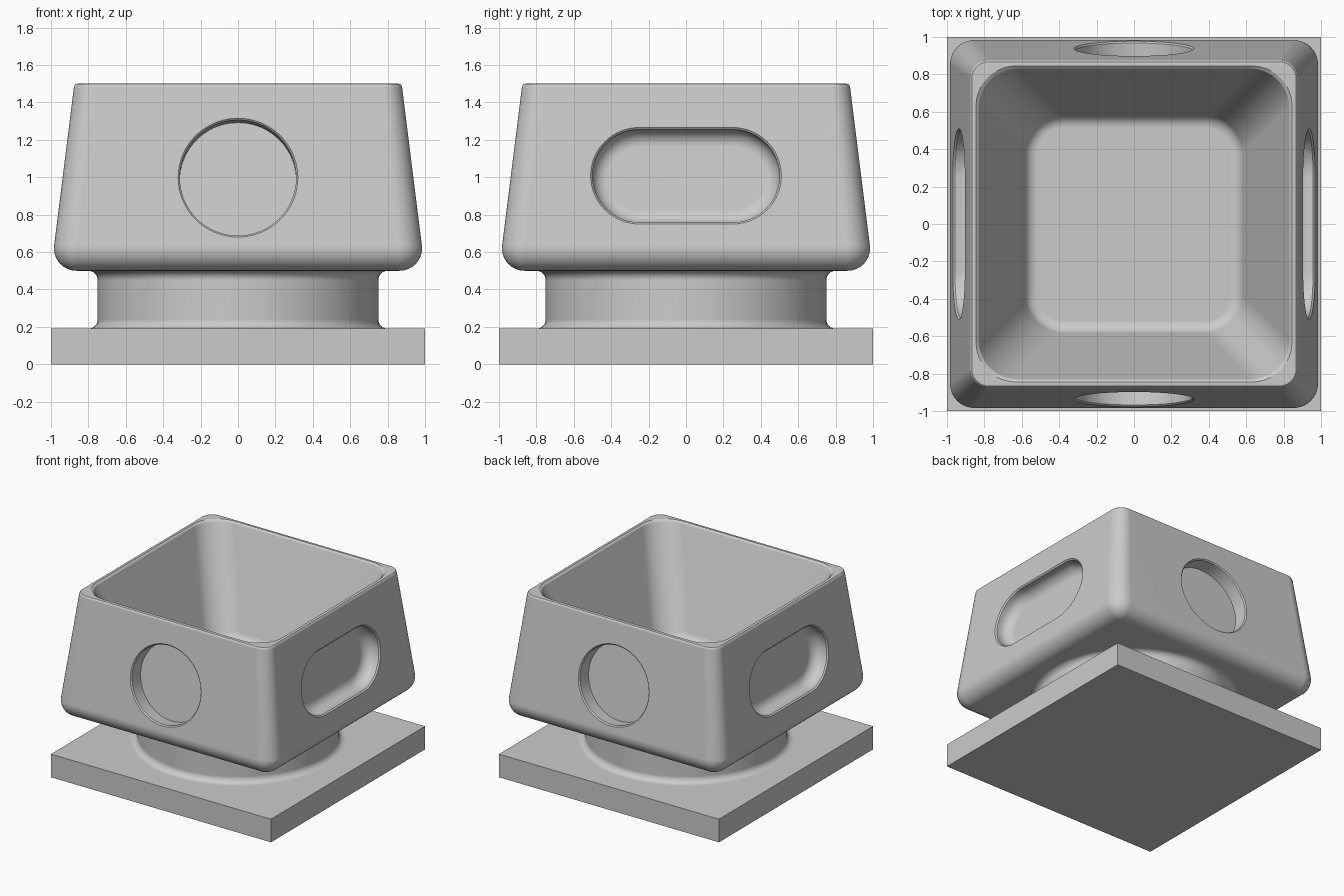
import bpy
import bmesh
from math import atan2, cos, sin, tan, pi, radians
from mathutils import Matrix

default = bpy.data.objects.get("Cube")
if default:
    bpy.data.objects.remove(default, do_unlink=True)

grey = bpy.data.materials.new("plain_grey")
grey.use_nodes = True
colour = (0.6, 0.6, 0.6, 1)
grey.diffuse_color = colour
grey.node_tree.nodes["Principled BSDF"].inputs["Base Color"].default_value = colour


def rounded_ring(half_x, half_y, radius, segments):
    """Outline of a rounded rectangle, counter-clockwise."""
    points = []
    for quarter, (sx, sy) in enumerate([(1, 1), (-1, 1), (-1, -1), (1, -1)]):
        for i in range(segments + 1):
            t = (quarter + i / segments) * pi / 2
            points.append((sx * (half_x - radius) + radius * cos(t),
                           sy * (half_y - radius) + radius * sin(t)))
    return points


def loft(name, sections, segments=10):
    """Closed solid through sections of (half_x, half_y, corner radius, z)."""
    bm = bmesh.new()
    rings = [[bm.verts.new((x, y, z)) for x, y in rounded_ring(hx, hy, r, segments)]
             for hx, hy, r, z in sections]
    count = len(rings[0])
    for low, high in zip(rings, rings[1:]):
        for i in range(count):
            j = (i + 1) % count
            bm.faces.new((low[i], low[j], high[j], high[i]))
    bm.faces.new(rings[0][::-1])
    bm.faces.new(rings[-1])
    bmesh.ops.remove_doubles(bm, verts=bm.verts[:], dist=1e-5)
    bmesh.ops.recalc_face_normals(bm, faces=bm.faces[:])
    mesh = bpy.data.meshes.new(name)
    bm.to_mesh(mesh)
    bm.free()
    mesh.materials.append(grey)
    obj = bpy.data.objects.new(name, mesh)
    bpy.context.collection.objects.link(obj)
    return obj


def arc(cx, cz, radius, start, end, steps=8):
    """Profile points along an arc, angles in radians."""
    angles = [start + (end - start) * i / steps for i in range(steps + 1)]
    return [(cx + radius * cos(t), cz + radius * sin(t)) for t in angles]


def finish(obj, angle=30):
    bpy.ops.object.select_all(action="DESELECT")
    obj.select_set(True)
    bpy.context.view_layer.objects.active = obj
    bpy.ops.object.shade_smooth_by_angle(angle=radians(angle))
    weighted = obj.modifiers.new("flat_face_normals", "WEIGHTED_NORMAL")
    weighted.keep_sharp = True


# Square base plate
bpy.ops.mesh.primitive_cube_add(size=1, location=(0, 0, 0.095))
plate = bpy.context.object
plate.name = "base_plate"
plate.scale = (2, 2, 0.19)
plate.data.materials.append(grey)

# Round neck with a fillet at each end
fillet = 0.05
profile = [(0.8, 0.17)]
profile += arc(0.8, 0.19 + fillet, fillet, -pi / 2, -pi)
profile += arc(0.8, 0.5 - fillet, fillet, pi, pi / 2)
profile += [(0.8, 0.52)]
neck = loft("round_neck", [(r, r, r, z) for r, z in profile], 18)
finish(neck, 40)

# Tapered bowl: outer wall, rim, sloping inner wall and floor in one skin
lean = atan2(0.125, 1)
edge = 0.12
outer = arc(1 - edge * (1 + sin(lean)) / cos(lean), 0.5 + edge, edge, -pi / 2, lean)
widest = max(h for h, z in outer)
sections = [(h, h, 0.13 - (widest - h), z) for h, z in outer]
sections += [(h, h, r, z) for h, r, z in [
    (0.8775, 0.10, 1.48), (0.874, 0.097, 1.491), (0.867, 0.09, 1.498),
    (0.857, 0.08, 1.5), (0.845, 0.215, 1.5), (0.831, 0.21, 1.488)]]

floor_half, floor_z, floor_fillet = 0.565, 0.7, 0.07
slope = atan2(0.833 - floor_half, 0.8)
inset = floor_fillet * tan((pi / 2 - slope) / 2)
inner = arc(floor_half - inset, floor_z + floor_fillet, floor_fillet, -slope, -pi / 2)
sections += [(h, h, 0.2 - (inner[0][0] - h), z) for h, z in inner]
bowl = loft("tapered_bowl", sections)

# Pocket cutters, with a chamfered mouth and, for the slot, a rounded floor
round_sections = [(r, r, r, z) for r, z in [
    (0.311, -0.12), (0.311, -0.009), (0.32, 0), (0.34, 0.02)]]
slot_profile = arc(0.17, -0.04, 0.08, -pi / 2, 0)
slot_profile += [(0.25, -0.01), (0.26, 0), (0.28, 0.02)]
slot_sections = [(r + 0.25, r, r, z) for r, z in slot_profile]

for side in range(4):
    if side % 2:
        cutter, height = loft("slot_cutter", slot_sections, 16), 1.008
    else:
        cutter, height = loft("round_cutter", round_sections, 18), 0.998
    wall = 1 - 0.125 * (height - 0.5)
    cutter.matrix_world = (Matrix.Rotation(side * pi / 2, 4, "Z")
                           @ Matrix.Translation((0, -wall, height))
                           @ Matrix.Rotation(pi / 2 - lean, 4, "X"))
    cutter.hide_render = True
    bpy.context.view_layer.update()
    cut = bowl.modifiers.new("pocket", "BOOLEAN")
    cut.operation = "DIFFERENCE"
    cut.solver = "EXACT"
    cut.object = cutter
    bpy.context.view_layer.objects.active = bowl
    bpy.ops.object.modifier_apply(modifier=cut.name)
    bpy.data.objects.remove(cutter, do_unlink=True)

finish(bowl)
